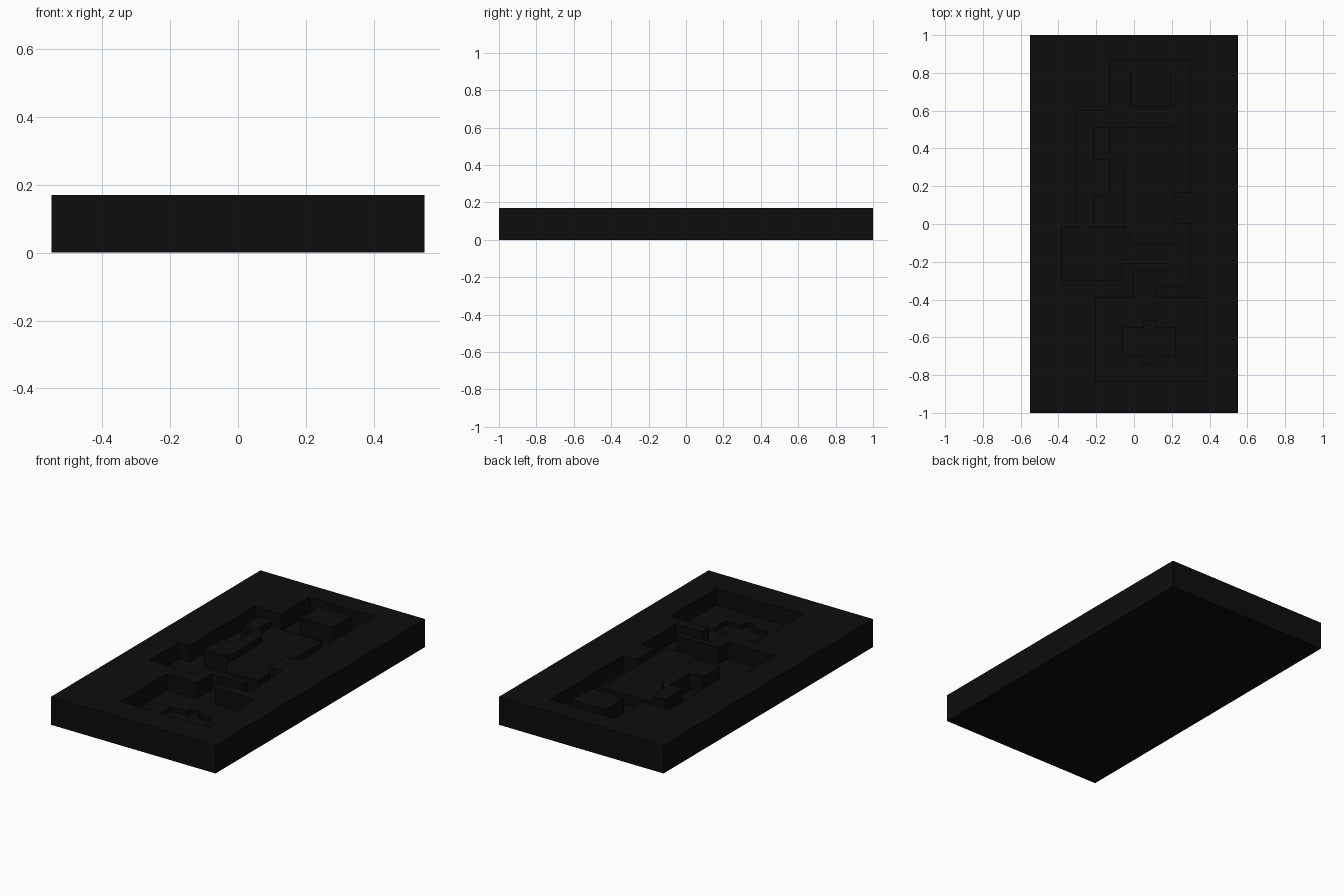
import bpy, bmesh

if "Cube" in bpy.data.objects:
    bpy.data.objects.remove(bpy.data.objects["Cube"])

TOP, FLOOR, PLATEAU, PIT = 0.17, 0.07, 0.13, 0.045

black = bpy.data.materials.new("matte black")
black.diffuse_color = (0.004, 0.004, 0.004, 1)
black.use_nodes = True
black.node_tree.nodes["Principled BSDF"].inputs["Base Color"].default_value = black.diffuse_color


def prism(name, pts, z0, z1):
    """Extrude a flat outline from z0 up to z1."""
    bm = bmesh.new()
    face = bm.faces.new([bm.verts.new((x, y, z0)) for x, y in pts])
    ext = bmesh.ops.extrude_face_region(bm, geom=[face])
    for v in ext["geom"]:
        if isinstance(v, bmesh.types.BMVert):
            v.co.z = z1
    bmesh.ops.recalc_face_normals(bm, faces=bm.faces[:])
    me = bpy.data.meshes.new(name)
    bm.to_mesh(me)
    bm.free()
    me.materials.append(black)
    ob = bpy.data.objects.new(name, me)
    bpy.context.collection.objects.link(ob)
    return ob


def rect(x0, x1, y0, y1):
    return [(x0, y0), (x1, y0), (x1, y1), (x0, y1)]


def cut(target, pts, z0):
    """Carve an open-topped pocket down to z0, removing the cutter after."""
    cutter = prism("cutter", pts, z0, TOP + 0.1)
    cutter.hide_render = True
    mod = target.modifiers.new("pocket", "BOOLEAN")
    mod.operation, mod.solver, mod.object = "DIFFERENCE", "EXACT", cutter
    bpy.context.view_layer.objects.active = target
    bpy.ops.object.modifier_apply(modifier=mod.name)
    bpy.data.objects.remove(cutter)


# slab
slab = prism("slab", rect(-0.55, 0.55, -1, 1), 0, TOP)

# winding channel: upper loop, middle corridor, lower room
channel = [(-.13, .87), (.30, .87), (.30, .17), (.21, .17), (.21, .51),
           (-.215, .51), (-.215, .34), (-.13, .34), (-.13, .15), (-.215, .15),
           (-.215, -.02), (-.055, -.02), (0, -.11), (.21, -.11), (.21, 0),
           (.30, 0), (.30, -.33), (.12, -.33), (.12, -.39), (.38, -.39),
           (.38, -.83), (-.20, -.83), (-.20, -.39), (0, -.39), (0, -.25),
           (.21, -.25), (.21, -.21), (-.07, -.21), (-.07, -.30), (-.38, -.30),
           (-.38, -.02), (-.31, -.02), (-.31, .60), (-.13, .60)]
cut(slab, channel, FLOOR)

# lowered plateau in the middle
cut(slab, [(-.128, .512), (.21, .512), (.21, -.112), (0, -.112), (-.055, -.02),
           (-.055, .31), (-.128, .39)], PLATEAU)

# cross-shaped pit in the lower room floor
cut(slab, [(-.06, -.70), (.05, -.70), (.05, -.74), (.12, -.74), (.12, -.70),
           (.22, -.70), (.22, -.55), (.12, -.55), (.12, -.51), (.05, -.51),
           (.05, -.55), (-.06, -.55)], PIT)

# pillar inside the upper loop
prism("upper_pillar", rect(-.02, .20, .62, .80), FLOOR, TOP)
